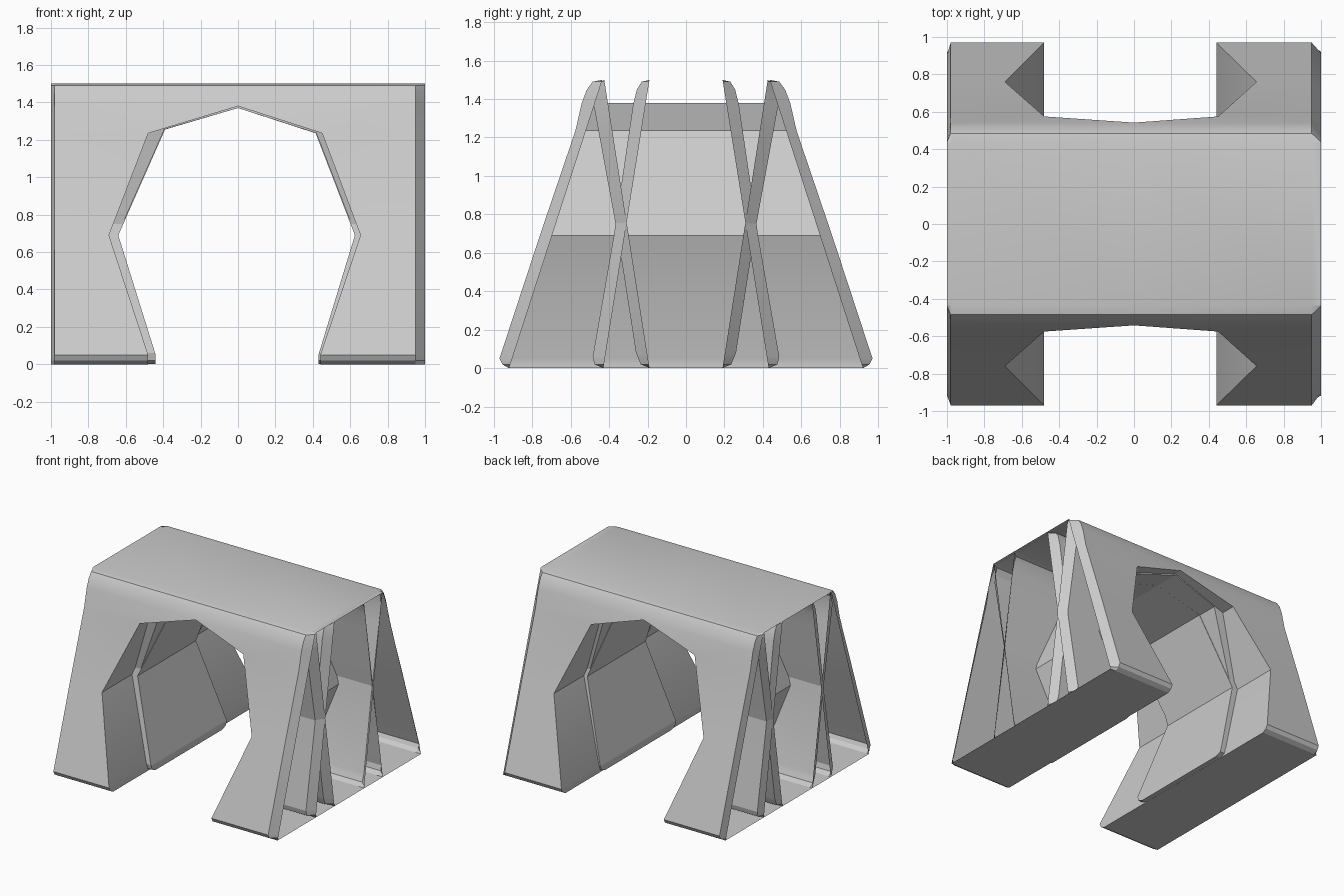
import bpy

if "Cube" in bpy.data.objects:
    bpy.data.objects.remove(bpy.data.objects["Cube"])


def lerp_table(pts, t):
    """Piecewise-linear lookup in (key, value) pairs."""
    for (a, va), (b, vb) in zip(pts, pts[1:]):
        if t <= b:
            return va + (vb - va) * (t - a) / (b - a)
    return pts[-1][1]


def make_shell(name, wall, left, right, inset):
    """Open-ended arch shell: two leaning walls, tunnel skin, floor and top.
    wall: (z, y) side profile; left/right: (z, x) half arch outlines."""
    verts, faces = [], []
    foot_y, top_y = wall[0][1], wall[-1][1]
    for sx, arch, main_x in ((-1, left, 0.98), (1, right, 0.95)):
        levels = sorted({z for z, _ in wall} | {z for z, _ in arch})
        n, base = len(levels), len(verts)

        def vid(side, row, col):
            return base + (side * n + row) * 3 + col

        for sy in (-1, 1):
            for z in levels:
                y = lerp_table(wall, z)
                end_y = foot_y + (top_y - foot_y) * z / 1.5
                zz = min(max(z, inset), 1.5 - inset)
                verts += [(sx * lerp_table(arch, z), sy * y, zz),
                          (sx * main_x, sy * y, zz),
                          (sx, sy * end_y, zz)]
        # leaning walls with chamfered ends
        for side in (0, 1):
            for r in range(n - 1):
                for c in (0, 1):
                    f = [vid(side, r, c), vid(side, r, c + 1),
                         vid(side, r + 1, c + 1), vid(side, r + 1, c)]
                    faces.append(f if (side == 0) == (sx > 0) else f[::-1])
        # tunnel skin up to the apex
        for r in range(n - 1):
            if levels[r + 1] <= arch[-1][0]:
                f = [vid(0, r, 0), vid(0, r + 1, 0), vid(1, r + 1, 0), vid(1, r, 0)]
                faces.append(f if sx > 0 else f[::-1])
        # floor and top plates
        for r in (0, n - 1):
            for c in (0, 1):
                f = [vid(0, r, c), vid(1, r, c), vid(1, r, c + 1), vid(0, r, c + 1)]
                faces.append(f if (r == 0) == (sx > 0) else f[::-1])
    mesh = bpy.data.meshes.new(name)
    mesh.from_pydata(verts, [], faces)
    mesh.validate()
    obj = bpy.data.objects.new(name, mesh)
    bpy.context.collection.objects.link(obj)
    bpy.ops.object.select_all(action='DESELECT')
    obj.select_set(True)
    bpy.context.view_layer.objects.active = obj
    # weld the two halves along the middle
    bpy.ops.object.mode_set(mode='EDIT')
    bpy.ops.mesh.select_all(action='SELECT')
    bpy.ops.mesh.remove_doubles(threshold=0.0005)
    bpy.ops.object.mode_set(mode='OBJECT')
    bpy.ops.object.shade_smooth_by_angle(angle=0.35)
    return obj


# Outer shell
make_shell("outer_shell",
           [(0, .92), (.02, .955), (.05, .97), (.69, .76), (1.235, .575),
            (1.38, .542), (1.45, .515), (1.49, .485), (1.5, .435)],
           [(0, .48), (.05, .48), (.69, .69), (1.235, .48), (1.38, 0)],
           [(0, .44), (.05, .44), (.69, .655), (1.235, .45), (1.38, 0)], 0)

# Inner shells whose walls cross in an X at mid height
inner_left = [(0, .44), (.05, .44), (.69, .64), (1.255, .39), (1.37, 0)]
inner_right = [(0, .43), (.05, .43), (.69, .625), (1.235, .415), (1.37, 0)]
make_shell("inner_shell_wide_foot",
           [(0, .43), (.02, .475), (.06, .485), (.69, .375), (1.37, .275),
            (1.45, .255), (1.49, .23), (1.5, .19)],
           inner_left, inner_right, 0.001)
make_shell("inner_shell_wide_top",
           [(0, .19), (.02, .235), (.08, .26), (.69, .355), (1.37, .48),
            (1.44, .475), (1.49, .45), (1.5, .425)],
           [(z, x + .004 if x else 0) for z, x in inner_left],
           [(z, x + .004 if x else 0) for z, x in inner_right], 0.002)
